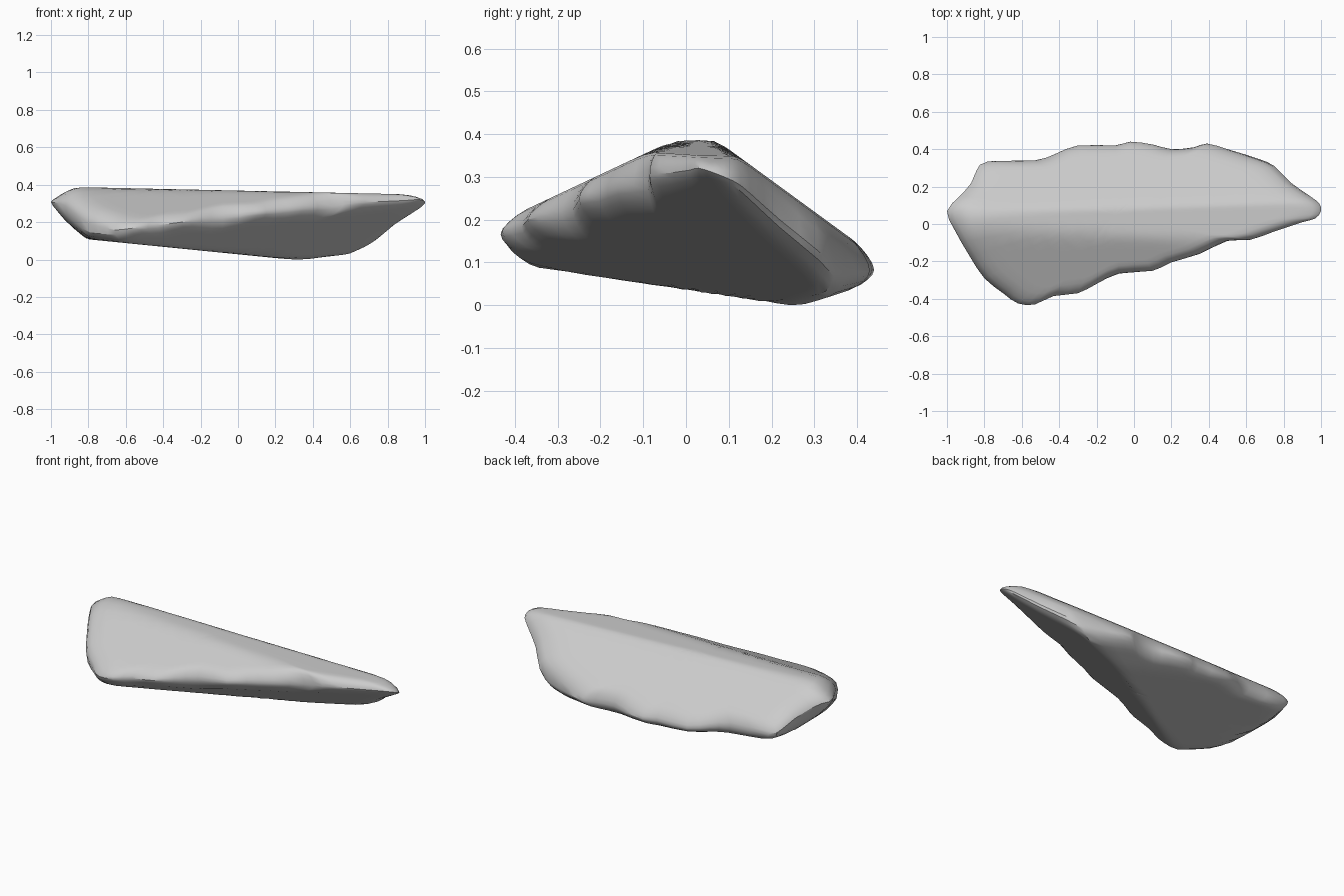
import bpy, bmesh, math
from mathutils import Vector

if "Cube" in bpy.data.objects:
    bpy.data.objects.remove(bpy.data.objects["Cube"])

# Plan outline of the rock slab, counter-clockwise
OUT = [(1, .07), (.99, .11), (.94, .15), (.84, .22), (.75, .31), (.66, .35), (.5, .40),
       (.39, .43), (.32, .41), (.2, .40), (.1, .425), (-.02, .44), (-.1, .42), (-.3, .42),
       (-.42, .375), (-.53, .34), (-.78, .335), (-.84, .29), (-.87, .22), (-.93, .15),
       (-1, .07), (-.96, -.03), (-.88, -.17), (-.8, -.29), (-.7, -.37), (-.62, -.425),
       (-.53, -.43), (-.43, -.385), (-.3, -.37), (-.2, -.32), (-.08, -.265), (.1, -.25),
       (.2, -.205), (.35, -.16), (.5, -.09), (.62, -.085), (.75, -.04), (.9, .01), (.97, .03)]
CENTRE = Vector((-.1, .05))


def soft_max(values, k=.006):
    m = max(values)
    return m + k * math.log(sum(math.exp((v - m) / k) for v in values))


def top_z(x, y):
    # front slope, back slope, ridge cap, left end, right end
    return -soft_max([-(.40 + .47 * y), -(.438 - .73 * y), -(.384 - .022 * (x + .7)),
                      -(.335 + .4 * (x + 1)), -(.34 + .5 * (1 - x))])


def bottom_z(x, y):
    # front-right facet, left facet, steep left end, back edge
    return soft_max([.045 + .29 * x - .588 * y, .028 - .1 * x,
                     .27 - .85 * (x + 1), .33 * (y - .275)])


# Two outline points per segment, using a smooth curve through the points
ring = []
n = len(OUT)
for i in range(n):
    p0, p1, p2, p3 = (Vector(OUT[(i + k) % n]) for k in (-1, 0, 1, 2))
    ring += [p1, (p1 + p2) * .5625 - (p0 + p3) * .0625]

STEPS = [.05, .12, .2, .3, .4, .5, .6, .7, .8, .87, .92, .96, .99]
ROUND = .87


def point(p, s, side):
    # the rounded rim closes the gap between top and bottom surfaces
    q = CENTRE + (p - CENTRE) * s
    t, b = top_z(*q), bottom_z(*q)
    rim = b + (t - b) * (.45 - .13 * q.x)
    u = max(0, (s - ROUND) / (1 - ROUND))
    face = t if side > 0 else b
    drop = min(abs(face - rim), .06) * (1 - math.sqrt(max(0, 1 - u * u)))
    return (q.x, q.y, rim if side == 0 else face - side * drop)


# Closed shell: top centre, rings out to the rim, rings back to the bottom centre
bm = bmesh.new()
levels = [(s, 1) for s in STEPS] + [(1, 0)] + [(s, -1) for s in reversed(STEPS)]
rows = [[bm.verts.new(point(p, s, side)) for p in ring] for s, side in levels]
caps = [bm.verts.new(point(CENTRE, 0, side)) for side in (1, -1)]
m = len(ring)
for j in range(m):
    k = (j + 1) % m
    bm.faces.new((caps[0], rows[0][j], rows[0][k]))
    bm.faces.new((caps[1], rows[-1][k], rows[-1][j]))
    for a, b in zip(rows, rows[1:]):
        bm.faces.new((a[j], b[j], b[k], a[k]))
low = min(v.co.z for v in bm.verts)
bmesh.ops.translate(bm, verts=bm.verts, vec=(0, 0, -low))
bmesh.ops.recalc_face_normals(bm, faces=bm.faces)
mesh = bpy.data.meshes.new("rock_slab")
bm.to_mesh(mesh)
bm.free()
rock = bpy.data.objects.new("rock_slab", mesh)
bpy.context.collection.objects.link(rock)
bpy.context.view_layer.objects.active = rock
rock.select_set(True)
bpy.ops.object.shade_smooth_by_angle(angle=math.radians(30))
